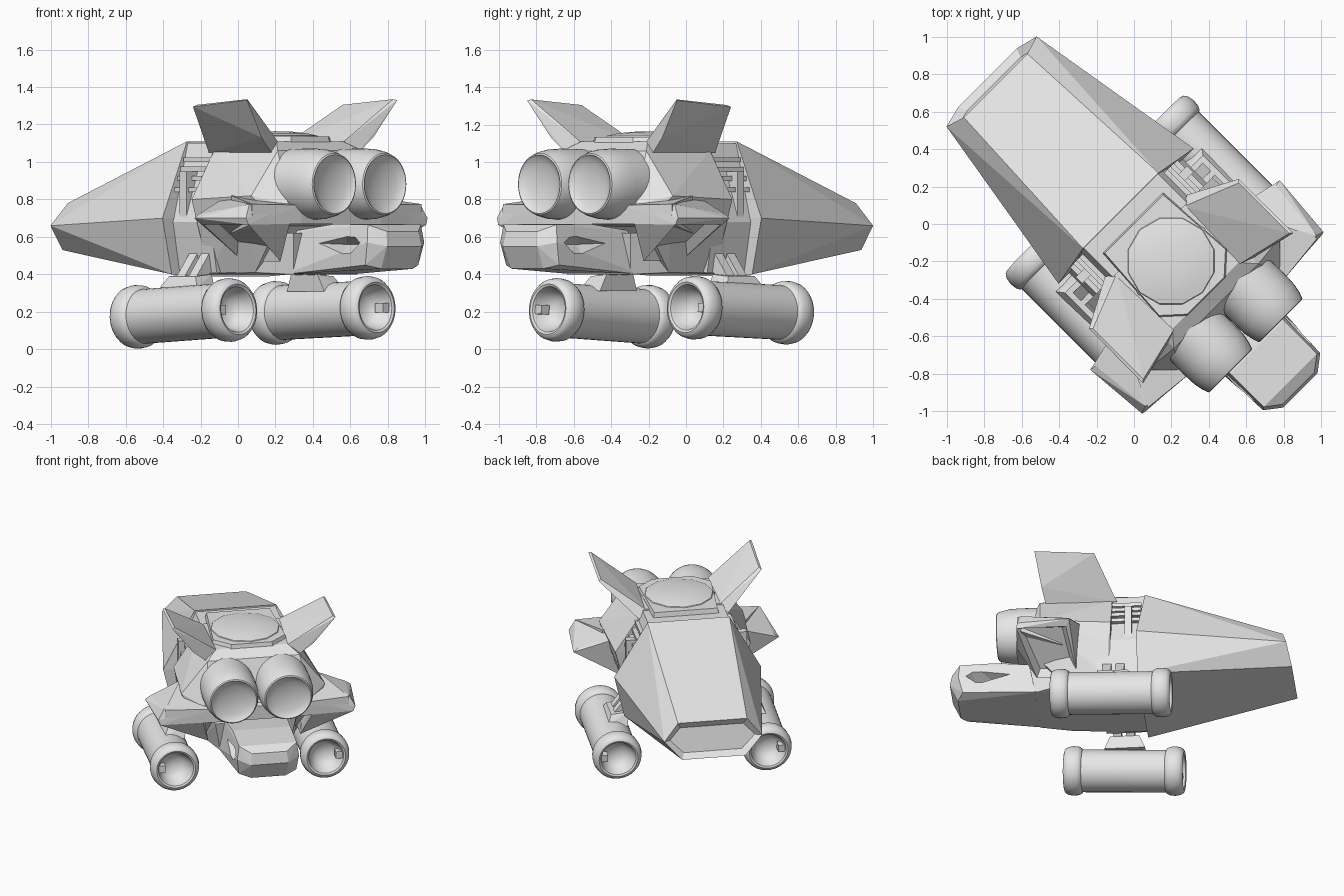
import bpy, bmesh, math
from mathutils import Matrix, Vector

if "Cube" in bpy.data.objects:
    bpy.data.objects.remove(bpy.data.objects["Cube"])

# Local frame: X runs nose (-) to stern (+), Y is across, Z up; the craft is then turned 45 degrees
TURN = Matrix.Rotation(math.radians(-45), 4, 'Z')
grey = bpy.data.materials.new("pale_grey")
grey.diffuse_color = (0.8, 0.8, 0.8, 1)
grey.use_nodes = True
grey.node_tree.nodes["Principled BSDF"].inputs["Base Color"].default_value = grey.diffuse_color


def finish(name, bm, smooth=False):
    bmesh.ops.recalc_face_normals(bm, faces=bm.faces[:])
    for f in bm.faces:
        f.smooth = smooth
    for e in bm.edges:
        e.smooth = len(e.link_faces) == 2 and e.calc_face_angle(0) < math.radians(35)
    bm.transform(TURN)
    me = bpy.data.meshes.new(name)
    bm.to_mesh(me)
    bm.free()
    me.materials.append(grey)
    ob = bpy.data.objects.new(name, me)
    bpy.context.collection.objects.link(ob)
    return ob


def hull_mesh(points):
    bm = bmesh.new()
    for p in points:
        bm.verts.new(p)
    bmesh.ops.convex_hull(bm, input=bm.verts[:])
    loose = [v for v in bm.verts if not v.link_faces]
    bmesh.ops.delete(bm, geom=loose, context='VERTS')
    bmesh.ops.dissolve_limit(bm, angle_limit=math.radians(2), verts=bm.verts[:], edges=bm.edges[:])
    return bm


def recess(bm, direction, thickness, depth):
    """Inset the face that looks most nearly along a direction."""
    bm.normal_update()
    d = Vector(direction).normalized()
    face = max(bm.faces, key=lambda f: f.normal.dot(d))
    bmesh.ops.inset_individual(bm, faces=[face], thickness=thickness, depth=-depth)


def flip(points):
    return [(a, -b, z) for a, b, z in points]


def solid(name, half):
    """Centre-line part: half outline mirrored and wrapped."""
    return finish(name, hull_mesh(half + flip(half)))


def pair(name, points):
    """Two mirrored parts."""
    return [finish("left_" + name, hull_mesh(flip(points))),
            finish("right_" + name, hull_mesh(points))]


def box(a0, a1, b0, b1, z0, z1):
    return [(a, b, z) for a in (a0, a1) for b in (b0, b1) for z in (z0, z1)]


def lathe(name, profile, matrix, n=40, smooth=True):
    """Turn (t, r) profile about local X, then place it."""
    bm = bmesh.new()
    rings = []
    for t, r in profile:
        if r < 1e-6:
            rings.append([bm.verts.new((t, 0, 0))] * n)
        else:
            rings.append([bm.verts.new((t, r * math.cos(2 * math.pi * i / n),
                                        r * math.sin(2 * math.pi * i / n))) for i in range(n)])
    for p, q in zip(rings, rings[1:]):
        for i in range(n):
            j = (i + 1) % n
            vs = list(dict.fromkeys((p[i], p[j], q[j], q[i])))
            bm.faces.new(vs)
    bm.transform(matrix)
    return finish(name, bm, smooth)


# Long tapered fore hull with a recessed nose face
half = [(-1.045, .24, .78), (-1.075, .34, .66), (-1.105, .22, .53),
        (-.10, .285, 1.11), (-.06, .51, .70), (-.06, .44, .40), (-.06, .30, .39)]
bm = hull_mesh(half + flip(half))
recess(bm, (-1, 0, -.1), .045, .04)
finish("fore_hull", bm)

# Recessed waist with louvres and ducts in the side bays
solid("waist", [(-.12, .28, 1.10), (.22, .28, 1.10), (-.12, .36, .88), (.22, .36, .88),
                (-.12, .43, .68), (.22, .43, .68), (-.12, .38, .41), (.22, .38, .41)])
for i, z in enumerate((.84, .90, .95, 1.0)):
    w = .45 - (z - .74) * .45
    pair("bay_louvre_%d" % i, box(-.08, .16, .2, w, z, z + .025))
pair("bay_duct", box(-.02, .03, .25, .42, .66, .95))

# Cabin and belly
solid("cabin", [(.12, .27, 1.11), (.54, .25, 1.11), (.62, .32, 1.06), (.13, .31, 1.06),
                (.12, .47, .80), (.60, .50, .82), (.74, .36, .77),
                (.14, .44, .66), (.70, .40, .67), (.14, .36, .41), (.45, .32, .41)])
solid("belly", [(-.08, .36, .40), (-.08, .38, .52), (.45, .32, .41),
                (.66, .24, .40), (.70, .28, .62), (.3, .38, .62)])

# Broad rear skirt, and side shoulders with hollow undersides
solid("rear_skirt", [(.45, .5, .82), (.745, .64, .775), (.78, .3, .77), (.78, .3, .67),
                     (.75, .64, .67), (.45, .5, .62)])
shoulder = [(.39, .68, .725), (.32, .42, .81), (.73, .645, .775), (.77, .38, .77),
            (.745, .685, .70), (.385, .715, .70), (.75, .67, .665), (.41, .67, .665),
            (.64, .32, .47), (.36, .32, .47), (.77, .38, .67)]
for side, pts, s in (("right", shoulder, 1), ("left", flip(shoulder), -1)):
    bm = hull_mesh(pts)
    recess(bm, (0, s * .49, -.87), .045, .05)
    finish(side + "_shoulder", bm)

# Tail boom with a notch cut in each flank
tail = solid("tail_boom", [(.55, .22, .62), (.93, .2, .67), (1.18, .2, .665), (1.24, .12, .63),
                           (1.255, .13, .55), (1.19, .215, .57), (1.16, .20, .45),
                           (1.20, .12, .43), (.60, .25, .40), (.93, .215, .56)])
for cutter in pair("notch_cutter", [(.76, .28, .57), (1.10, .28, .635), (1.18, .28, .575), (1.06, .28, .48),
                                    (.95, .13, .56), (1.08, .13, .56)]):
    cutter.hide_render = True
    cutter.display_type = 'WIRE'
    m = tail.modifiers.new("notch", 'BOOLEAN')
    m.operation, m.object, m.solver = 'DIFFERENCE', cutter, 'EXACT'

# Roof plate and low canopy
solid("roof_plate", [(-.01, .23, 1.09), (.0, .22, 1.135), (.44, .25, 1.135), (.45, .26, 1.09),
                     (.55, .15, 1.09), (.54, .14, 1.135)])
lathe("canopy", [(0, .25), (.022, .235), (.036, .17), (.044, .09), (.046, 0)],
      Matrix.Translation((.28, 0, 1.118)) @ Matrix.Rotation(-math.pi / 2, 4, 'Y'), n=12)

# Swept ear-like fins
pair("fin", [(.225, .565, 1.295), (.635, .567, 1.33), (.24, .55, 1.305), (.62, .55, 1.335),
             (.09, .31, 1.05), (.58, .33, 1.05), (.12, .25, 1.10), (.55, .25, 1.11),
             (.14, .38, 1.12), (.60, .42, 1.13)])

# Twin main engines with dished nozzles
engine = [(.40, 0), (.40, .17), (.52, .186), (.76, .19), (.83, .187), (.885, .176), (.915, .165),
          (.92, .157), (.91, .148), (.895, .11), (.885, .06), (.88, 0)]
for side, s in (("left", -1), ("right", 1)):
    lathe(side + "_engine", engine, Matrix.Translation((0, s * .19, .882)))

# Landing pods: collared tubes, hollow at both ends, pitched slightly up to the stern
cap = [(.12, 0), (.11, .06), (.08, .095), (.03, .113), (.006, .122), (.0, .135), (.006, .15),
       (.025, .163), (.06, .17), (.10, .166), (.12, .155), (.125, .146)]
L = .825
pod = cap + [(L - t, r) for t, r in reversed(cap)]
for side, s, z, pitch in (("left", -1, .17, -3), ("right", 1, .192, -2.2)):
    place = Matrix.Translation((-.302, s * .522, z)) @ Matrix.Rotation(math.radians(pitch), 4, 'Y')
    lathe(side + "_pod", pod, place)
    for end, t in (("front", .02), ("rear", L - .08)):
        bm = hull_mesh(box(t, t + .06, s * .07, s * .12, -.025, .025))
        bm.transform(place)
        finish("%s_%s_pod_pin" % (side, end), bm)

# Struts and saddles that carry the pods
pair("saddle", [(-.04, .55, .33), (.24, .55, .33), (-.04, .41, .31), (.24, .41, .31),
                (.0, .52, .39), (.20, .52, .39), (.0, .40, .40), (.20, .40, .40)])
for i, a in enumerate((.03, .12)):
    pair("strut_%d" % i, [(x, b, z) for x in (a, a + .06)
                          for b, z in ((.50, .38), (.44, .36), (.36, .56), (.28, .51))])
